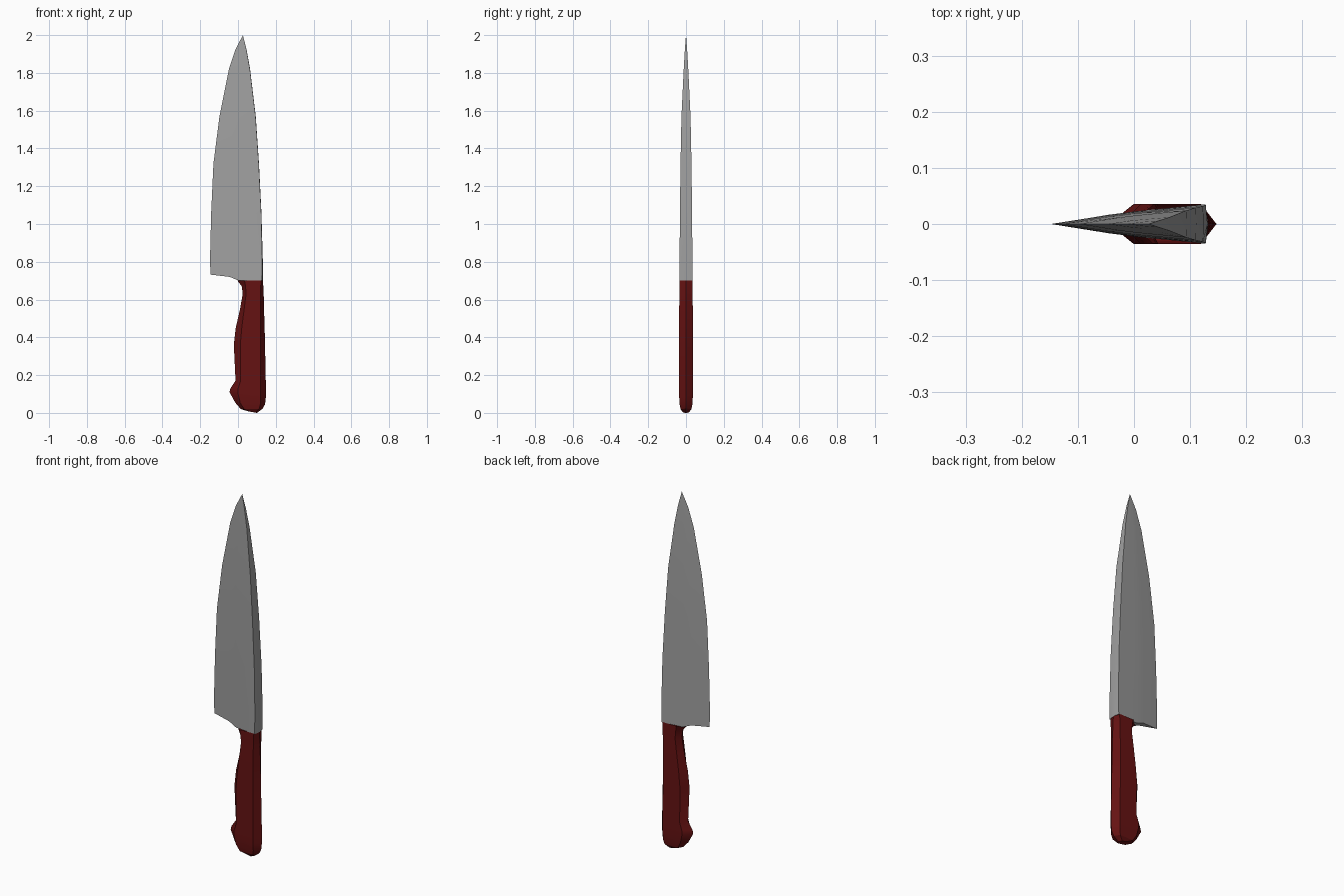
import bpy, bmesh, math

if "Cube" in bpy.data.objects:
    bpy.data.objects.remove(bpy.data.objects["Cube"])


def loft(name, rings, color, tip=None):
    """Skin equal-length rings of points, cap the start, close with a tip."""
    bm = bmesh.new()
    rows = [[bm.verts.new(p) for p in ring] for ring in rings]
    n = len(rows[0])
    for a, b in zip(rows, rows[1:]):
        for i in range(n):
            j = (i + 1) % n
            bm.faces.new((a[i], a[j], b[j], b[i]))
    if tip:
        t = bm.verts.new(tip)
        for i in range(n):
            bm.faces.new((rows[-1][i], rows[-1][(i + 1) % n], t))
    # the cap is built as strips between mirrored points
    row = rows[0]
    for i in range(n // 2):
        quad = [row[i], row[i + 1], row[(n - i - 1) % n], row[(n - i) % n]]
        bm.faces.new(list(dict.fromkeys(quad)))
    bmesh.ops.recalc_face_normals(bm, faces=bm.faces)
    me = bpy.data.meshes.new(name)
    bm.to_mesh(me)
    bm.free()
    ob = bpy.data.objects.new(name, me)
    bpy.context.collection.objects.link(ob)
    mat = bpy.data.materials.new(name + "_color")
    mat.diffuse_color = color
    mat.use_nodes = True
    mat.node_tree.nodes["Principled BSDF"].inputs["Base Color"].default_value = mat.diffuse_color
    me.materials.append(mat)
    # smooth the broad sides, keep the edges crisp
    bpy.ops.object.select_all(action='DESELECT')
    ob.select_set(True)
    bpy.context.view_layer.objects.active = ob
    bpy.ops.object.shade_smooth_by_angle(angle=math.radians(25))
    return ob


def mirrored(half):
    """Complete a half section (first and last points lie on y = 0)."""
    return half + [(x, -y, z) for x, y, z in half[-2:0:-1]]


# Blade: wedge sections, given as height, edge x, spine x, half thickness
def blade_ring(z, e, s, t, ridge=.001, dz=(0, 0, 0, 0)):
    w = s - e
    return mirrored([(e, 0, z + dz[0]), (e + .37 * w, .48 * t, z + dz[1]),
                     (e + .54 * w, .65 * t, z + dz[2]),
                     (s - ridge, t, z + dz[3]), (s, 0, z + dz[3])])


blade_rows = [(.82, -.148, .131, .034, .003), (1.06, -.142, .124, .032),
              (1.32, -.130, .111, .029), (1.57, -.098, .094, .024),
              (1.82, -.048, .064, .012), (1.925, -.013, .045, .006)]
rings = [blade_ring(.70, -.146, .132, .035, .005, (.032, .02, 0, 0))]
rings += [blade_ring(*r) for r in blade_rows]
loft("blade", rings, (.35, .35, .35, 1), tip=(.026, 0, 2.0))


# Handle: six-sided sections, given as front x, z, front flat x,
# back flat x, back x, back z, half thickness
def handle_ring(l, lz, li, ri, r, rz, t):
    mid = lambda x: lz + (rz - lz) * (x - l) / (r - l)
    return mirrored([(l, 0, lz), (li, t, mid(li)), (ri, t, mid(ri)), (r, 0, rz)])


handle_rows = [(.055, .008, .062, .090, .100, .000, .016),
               (.015, .020, .032, .112, .130, .022, .029),
               (-.015, .055, .012, .118, .143, .045, .034),
               (-.045, .110, .000, .119, .147, .080, .036),
               (-.040, .130, .001, .119, .147, .130, .036),
               (-.013, .170, .014, .119, .147, .170, .036),
               (-.022, .360, .012, .118, .143, .360, .036),
               (-.012, .450, .020, .118, .141, .450, .036),
               (.010, .545, .032, .118, .138, .545, .036),
               (.025, .630, .043, .119, .136, .630, .035),
               (.020, .670, .040, .120, .134, .670, .035),
               (-.005, .702, .034, .122, .132, .702, .035)]
loft("handle", [handle_ring(*r) for r in handle_rows], (.13, .006, .006, 1))
